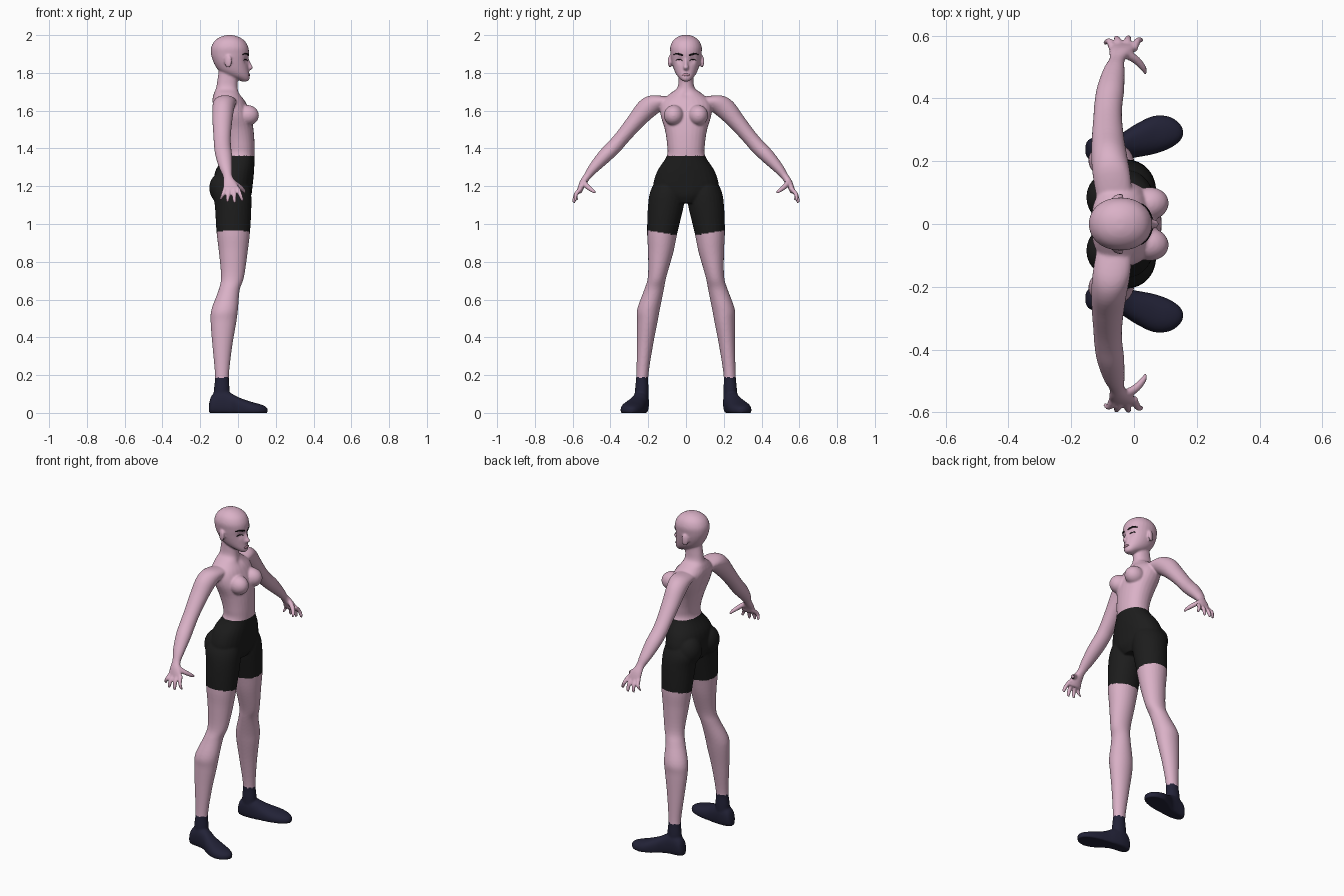
import bpy, bmesh, math
from mathutils import Vector, Matrix
from mathutils.bvhtree import BVHTree


def material(name, rgb):
    m = bpy.data.materials.new(name)
    m.diffuse_color = (*rgb, 1)
    return m


SKIN = material("skin pink", (0.70, 0.44, 0.57))
SHORTS = material("shorts black", (0.012, 0.012, 0.012))
SHOE = material("shoe navy", (0.016, 0.016, 0.038))
BROW = material("brow black", (0.006, 0.005, 0.006))
LIP = material("lip rose", (0.52, 0.27, 0.36))
X, Y, Z = Vector((1, 0, 0)), Vector((0, 1, 0)), Vector((0, 0, 1))


def spline(rows, steps):
    # smooth interpolation through section rows
    out = []
    for i in range(len(rows) - 1):
        p = [rows[max(0, min(len(rows) - 1, i + k))] for k in (-1, 0, 1, 2)]
        for j in range(steps):
            t = j / steps
            out.append([0.5 * (2 * b + (c - a) * t + (2 * a - 5 * b + 4 * c - d) * t * t
                               + (3 * b - a - 3 * c + d) * t ** 3) for a, b, c, d in zip(*p)])
    return out + [list(rows[-1])]


def loft(bm, rows, u=X, v=Y, side=1, sides=28, steps=5, power=2.0):
    # rows: x, y, z, radius along u, radius along v
    rings = []
    for x, y, z, ru, rv in spline(rows, steps):
        ring = []
        for k in range(sides):
            a = 2 * math.pi * k / sides
            c, s = math.cos(a), math.sin(a)
            c = math.copysign(abs(c) ** (2 / power), c)
            s = math.copysign(abs(s) ** (2 / power), s)
            p = Vector((x, y, z)) + u * (ru * c) + v * (rv * s)
            ring.append(bm.verts.new((p.x, p.y * side, max(p.z, 0))))
        rings.append(ring)
    for r0, r1 in zip(rings, rings[1:]):
        for k in range(sides):
            n = (k + 1) % sides
            bm.faces.new((r0[k], r0[n], r1[n], r1[k]))
    bm.faces.new(rings[0][::-1])
    bm.faces.new(rings[-1])


def ball(bm, centre, radii, turn=0):
    m = Matrix.Translation(centre) @ Matrix.Rotation(turn, 4, 'Z') @ Matrix.Diagonal((*radii, 1))
    bmesh.ops.create_uvsphere(bm, u_segments=24, v_segments=16, radius=1, matrix=m)


def span(rows):
    # z, back x, front x, half width -> loft rows
    return [((b + f) / 2, 0, z, (f - b) / 2, w) for z, b, f, w in rows]


def finish(bm, name, mats):
    bmesh.ops.recalc_face_normals(bm, faces=bm.faces)
    me = bpy.data.meshes.new(name)
    bm.to_mesh(me)
    bm.free()
    for m in mats:
        me.materials.append(m)
    for f in me.polygons:
        f.use_smooth = True
    ob = bpy.data.objects.new(name, me)
    bpy.context.collection.objects.link(ob)
    return ob


bm = bmesh.new()
# torso and neck
loft(bm, span([(1.11, -.10, .05, .07), (1.15, -.12, .07, .13), (1.20, -.13, .077, .172),
               (1.28, -.12, .085, .152), (1.36, -.075, .088, .102), (1.42, -.075, .088, .100),
               (1.50, -.098, .082, .112), (1.58, -.125, .068, .135), (1.645, -.138, .04, .132),
               (1.69, -.128, .010, .085), (1.72, -.116, -.002, .047), (1.77, -.108, -.002, .039),
               (1.82, -.10, 0, .04)]), power=2.2)
# head
loft(bm, span([(1.755, .015, .05, .014), (1.765, -.005, .060, .028), (1.785, -.06, .061, .047),
               (1.81, -.10, .058, .061), (1.84, -.122, .055, .071), (1.87, -.135, .054, .078),
               (1.90, -.143, .058, .082), (1.935, -.142, .055, .084), (1.968, -.125, .037, .071),
               (1.99, -.095, .005, .046), (2.0, -.06, -.03, .018)]), power=2.1)
# nose
loft(bm, [(.052, 0, 1.875, .006, .007), (.058, 0, 1.848, .011, .009),
          (.064, 0, 1.828, .016, .014), (.056, 0, 1.814, .01, .01)], steps=3)

for s in (1, -1):
    ball(bm, (-.052, s * .085, 1.86), (.021, .009, .034), s * .35)   # ear
    ball(bm, (.048, s * .064, 1.575), (.063, .053, .055), s * .15)   # breast
    ball(bm, (-.082, s * .085, 1.19), (.07, .078, .085))             # buttock
    # leg
    loft(bm, [(-.035, .080, 1.25, .08, .065), (-.035, .096, 1.18, .102, .090),
              (-.026, .106, 1.10, .097, .095), (-.025, .125, .96, .089, .081),
              (-.025, .134, .85, .076, .067), (-.029, .153, .72, .061, .049),
              (-.047, .170, .65, .056, .052), (-.070, .198, .55, .070, .060),
              (-.077, .205, .48, .068, .054), (-.083, .218, .35, .052, .042),
              (-.085, .231, .20, .037, .032), (-.086, .234, .12, .042, .036),
              (-.088, .236, .03, .045, .036)], side=s)
    # shoe
    loft(bm, [(-.154, .238, .022, .018, .022), (-.138, .238, .042, .035, .052),
              (-.09, .238, .052, .042, .072), (-.04, .246, .042, .044, .064),
              (.0, .263, .028, .052, .056), (.06, .283, .018, .061, .044),
              (.11, .291, .012, .052, .036), (.142, .292, .012, .032, .024),
              (.156, .291, .012, .012, .012)], u=Y, v=Z, side=s, power=2.3)
    # arm and palm
    loft(bm, [(-.06, .06, 1.645, .055, .045), (-.07, .145, 1.645, .06, .054),
              (-.078, .205, 1.612, .058, .056), (-.083, .27, 1.54, .052, .046),
              (-.084, .335, 1.462, .046, .040), (-.082, .378, 1.412, .045, .040),
              (-.075, .43, 1.36, .044, .038), (-.064, .49, 1.295, .034, .028),
              (-.054, .523, 1.252, .025, .020), (-.043, .547, 1.215, .036, .019),
              (-.034, .562, 1.18, .045, .016), (-.033, .566, 1.168, .040, .012)],
         v=Vector((0, .75, .66)), side=s)
    # fingers
    for kx, tx, ty, tz in ((-.068, -.09, .578, 1.135), (-.046, -.056, .593, 1.122),
                           (-.022, -.018, .594, 1.118), (.0, .022, .586, 1.128)):
        loft(bm, [(kx, .556, 1.19, .012, .012), ((kx + tx) / 2, .583, 1.157, .0115, .0115),
                  (tx, ty, tz, .0095, .0095), (tx, ty - .002, tz - .008, .005, .005)],
             v=Vector((0, .88, .47)), side=s, sides=12, steps=3)
    # thumb
    loft(bm, [(-.03, .542, 1.225, .014, .014), (.004, .525, 1.2, .014, .014),
              (.03, .497, 1.178, .011, .011), (.038, .48, 1.165, .007, .007)],
         u=Vector((.6, 0, .8)), v=Vector((.35, .85, -.3)).normalized(), side=s, sides=12, steps=3)

# fuse all parts into one smooth skin
raw = finish(bm, "raw body", [])
rm = raw.modifiers.new("fuse", 'REMESH')
rm.mode = 'VOXEL'
rm.voxel_size = .0055
sm = raw.modifiers.new("soften", 'SMOOTH')
sm.factor = .5
sm.iterations = 5
dg = bpy.context.evaluated_depsgraph_get()
bm = bmesh.new()
bm.from_mesh(bpy.data.meshes.new_from_object(raw.evaluated_get(dg)))
bpy.data.objects.remove(raw)

# soft dents: eye sockets, spine, collar hollow
dents = [((.045, s * .033, 1.866), .013, (-.008, 0, 0)) for s in (1, -1)]
dents += [((-.12, 0, z), .022, (.012, 0, 0)) for z in (1.42, 1.47, 1.52, 1.57, 1.62)]
dents += [((.01, 0, 1.685), .014, (-.006, 0, 0))]
for vert in bm.verts:
    for c, r, push in dents:
        d2 = (vert.co - Vector(c)).length_squared
        if d2 < 9 * r * r:
            vert.co += Vector(push) * math.exp(-d2 / (2 * r * r))

# shorts and shoes are coloured by height
for f in bm.faces:
    c = f.calc_center_median()
    hem = .94 + .025 * min(1, max(0, (abs(c.y) - .045) / .16))
    f.material_index = 2 if c.z < .187 else 1 if hem < c.z < 1.36 and abs(c.y) < .28 else 0
surface = BVHTree.FromBMesh(bm)
finish(bm, "body", [SKIN, SHORTS, SHOE])


def face_strip(name, mat, points, side):
    # thin painted strip laid on the face; points: y, z, half height
    bm = bmesh.new()
    rows = []
    for y, z, h in spline(points, 5):
        pair = []
        for dz in (h, -h):
            hit = surface.ray_cast(Vector((.5, y * side, z + dz)), -X)[0]
            pair.append(bm.verts.new(hit + Vector((.0025, side * .001 * (y > .01), 0))))
        rows.append(pair)
    for a, b in zip(rows, rows[1:]):
        bm.faces.new((a[0], a[1], b[1], b[0]))
    ob = finish(bm, name, [mat])
    mod = ob.modifiers.new("thickness", 'SOLIDIFY')
    mod.thickness = .003
    mod.offset = 0


for s, label in ((1, "left"), (-1, "right")):
    face_strip(label + " brow", BROW, [(.014, 1.893, .003), (.03, 1.897, .0045),
                                       (.048, 1.902, .004), (.064, 1.897, .0015)], s)
    face_strip(label + " lash", BROW, [(.018, 1.864, .001), (.03, 1.871, .0018),
                                       (.042, 1.871, .002), (.054, 1.867, .0015)], s)
face_strip("lips", LIP, [(-.021, 1.789, .001), (-.008, 1.79, .006),
                         (.008, 1.79, .006), (.021, 1.789, .001)], 1)
